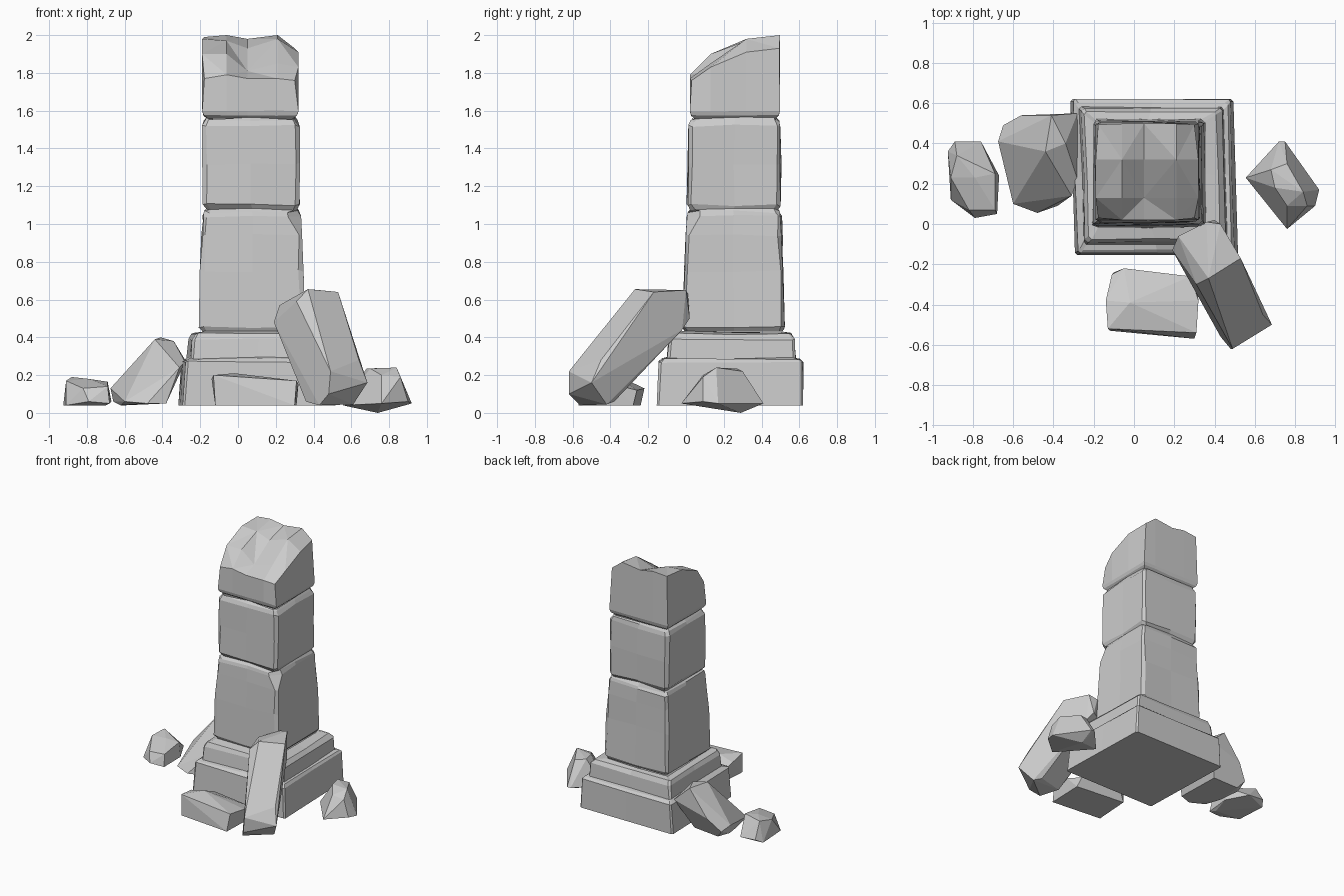
import bpy, bmesh, random
from mathutils import Vector

random.seed(4)


def finish(name, bm):
    bmesh.ops.recalc_face_normals(bm, faces=bm.faces)
    me = bpy.data.meshes.new(name)
    bm.to_mesh(me)
    bm.free()
    ob = bpy.data.objects.new(name, me)
    bpy.context.collection.objects.link(ob)
    return ob


def ring(bm, z, x0, x1, y0, y1, c, chip, jit):
    """Worn rectangle: two points per corner, one per side; chip = front right corner."""
    xm, ym = (x0 + x1) / 2, (y0 + y1) / 2
    k = max(c, chip)
    pts = [(x0 + c, y0), (xm, y0), (x1 - k, y0), (x1, y0 + k), (x1, ym), (x1, y1 - c),
           (x1 - c, y1), (xm, y1), (x0 + c, y1), (x0, y1 - c), (x0, ym), (x0, y0 + c)]
    r = random.uniform
    return [bm.verts.new((x + r(-jit, jit), y + r(-jit, jit), z + r(-jit, jit) * 1.3))
            for x, y in pts]


def loft(name, rows, c, jit, cap_bottom=False):
    bm = bmesh.new()
    rings = [ring(bm, *row[:5], c, row[5] if len(row) > 5 else 0, 0 if i == 0 else jit)
             for i, row in enumerate(rows)]
    for a, b in zip(rings, rings[1:]):
        for i in range(len(a)):
            j = (i + 1) % len(a)
            bm.faces.new((a[i], a[j], b[j], b[i]))
    if cap_bottom:
        bm.faces.new(rings[0])
    return finish(name, bm)


def rock(name, pts):
    bm = bmesh.new()
    for p in pts:
        bm.verts.new(p)
    res = bmesh.ops.convex_hull(bm, input=bm.verts)
    loose = [v for v in bm.verts if not v.link_faces]
    bmesh.ops.delete(bm, geom=loose, context='VERTS')
    bmesh.ops.dissolve_limit(bm, angle_limit=0.12, verts=bm.verts, edges=bm.edges)
    return finish(name, bm)


# stepped base: plinth, then a narrower step sloping into the shaft
base = loft("base", [
    (0.04, -0.305, 0.505, -0.155, 0.62),
    (0.27, -0.29, 0.49, -0.145, 0.62),
    (0.285, -0.275, 0.475, -0.13, 0.605),
    (0.29, -0.26, 0.455, -0.10, 0.58),
    (0.39, -0.25, 0.445, -0.09, 0.572),
    (0.42, -0.235, 0.42, -0.075, 0.555),
    (0.43, -0.19, 0.34, -0.01, 0.515)], 0.012, 0.004, True)
for v in base.data.vertices:            # plinth is slightly skewed in plan
    v.co.x -= 0.03 * (v.co.y - 0.24)

# two tapered shaft blocks separated by worn grooves
loft("shaft", [
    (0.43, -0.185, 0.335, -0.005, 0.51),
    (0.45, -0.202, 0.352, -0.02, 0.522),
    (0.75, -0.198, 0.342, -0.012, 0.515),
    (0.94, -0.190, 0.337, -0.004, 0.508),
    (1.04, -0.185, 0.330, 0.0, 0.504, 0.07),
    (1.065, -0.175, 0.32, 0.012, 0.495, 0.06),
    (1.08, -0.165, 0.31, 0.025, 0.485),
    (1.10, -0.182, 0.325, 0.006, 0.503),
    (1.32, -0.184, 0.325, 0.012, 0.500),
    (1.52, -0.186, 0.325, 0.018, 0.496),
    (1.545, -0.175, 0.31, 0.026, 0.488),
    (1.56, -0.165, 0.30, 0.035, 0.478)], 0.018, 0.006)

# broken crown: faceted sloping top with a notch, sides pulled down from its rim
xs = [-0.19, -0.06, 0.05, 0.21, 0.32]
ys = [0.02, 0.13, 0.32, 0.498]
heights = [[1.77, 1.79, 1.77, 1.77, 1.76],
           [1.90, 1.90, 1.81, 1.85, 1.83],
           [1.98, 1.97, 1.93, 1.98, 1.91],
           [1.99, 2.00, 1.98, 2.00, 1.93]]
bm = bmesh.new()
grid = [[bm.verts.new((x, y, z)) for x, z in zip(xs, row)] for y, row in zip(ys, heights)]
for j in range(3):
    for i in range(4):
        a, b, c, d = grid[j][i], grid[j][i + 1], grid[j + 1][i + 1], grid[j + 1][i]
        for tri in (((a, b, c), (a, c, d)) if (i + j) % 2 else ((a, b, d), (b, c, d))):
            bm.faces.new(tri)
for z, s in ((1.60, 1.0), (1.575, 0.97), (1.555, 0.90)):
    rim = [e for e in bm.edges if e.is_boundary]
    if z < 1.6:                          # only the lowest rim keeps extruding
        rim = [e for e in rim if max(v.co.z for v in e.verts) < 1.7]
    new = bmesh.ops.extrude_edge_only(bm, edges=rim)["geom"]
    for v in [g for g in new if isinstance(g, bmesh.types.BMVert)]:
        v.co = Vector((0.067 + (v.co.x - 0.067) * s, 0.258 + (v.co.y - 0.258) * s,
                       z + random.uniform(-0.004, 0.004)))
for v in (grid[0][0], grid[0][4], grid[3][0], grid[3][4]):   # worn rim corners
    v.co.x += 0.012 if v.co.x < 0 else -0.02
    v.co.y += 0.01 if v.co.y < 0.2 else -0.004
finish("broken_crown", bm)

# long block leaning on the front right corner
rock("leaning_block", [
    (0.22, -0.06, 0.57), (0.19, -0.13, 0.48), (0.36, 0.01, 0.63), (0.43, 0.0, 0.65),
    (0.31, -0.30, 0.59), (0.37, -0.27, 0.655), (0.53, -0.17, 0.64), (0.40, 0.02, 0.50),
    (0.44, -0.02, 0.44), (0.24, -0.05, 0.46), (0.49, -0.62, 0.22), (0.48, -0.62, 0.10),
    (0.685, -0.50, 0.16), (0.64, -0.45, 0.28), (0.43, -0.56, 0.04), (0.61, -0.42, 0.045),
    (0.36, -0.43, 0.06), (0.56, -0.38, 0.06)])

# flat block in front of the plinth
rock("front_block", [
    (-0.11, -0.25, 0.12), (-0.05, -0.22, 0.13), (0.28, -0.26, 0.12), (0.32, -0.38, 0.15),
    (0.31, -0.54, 0.17), (-0.13, -0.52, 0.20), (-0.14, -0.38, 0.18), (-0.02, -0.39, 0.21),
    (-0.12, -0.53, 0.04), (0.30, -0.57, 0.04), (0.31, -0.28, 0.04), (-0.10, -0.24, 0.04)])

# slab propped against the left side
rock("left_slab", [
    (-0.675, 0.41, 0.13), (-0.65, 0.49, 0.10), (-0.60, 0.10, 0.06), (-0.62, 0.25, 0.04),
    (-0.66, 0.40, 0.06), (-0.56, 0.54, 0.20), (-0.44, 0.36, 0.39), (-0.41, 0.54, 0.40),
    (-0.34, 0.40, 0.38), (-0.28, 0.55, 0.28), (-0.28, 0.22, 0.27), (-0.31, 0.14, 0.24),
    (-0.38, 0.09, 0.05), (-0.48, 0.055, 0.05), (-0.39, 0.45, 0.05), (-0.60, 0.46, 0.04)])

# loose rubble on each side
rock("far_left_rock", [
    (-0.925, 0.36, 0.04), (-0.89, 0.41, 0.07), (-0.76, 0.41, 0.06), (-0.67, 0.24, 0.06),
    (-0.68, 0.05, 0.05), (-0.79, 0.03, 0.06), (-0.91, 0.12, 0.04), (-0.91, 0.23, 0.17),
    (-0.88, 0.34, 0.19), (-0.79, 0.23, 0.18), (-0.69, 0.25, 0.165), (-0.69, 0.07, 0.14),
    (-0.82, 0.07, 0.13), (-0.70, 0.10, 0.04)])
rock("right_rock", [
    (0.555, 0.23, 0.04), (0.72, 0.41, 0.05), (0.75, 0.41, 0.05), (0.92, 0.17, 0.05),
    (0.90, 0.09, 0.06), (0.76, -0.025, 0.05), (0.60, 0.17, 0.04), (0.74, 0.29, 0.0),
    (0.68, 0.27, 0.235), (0.76, 0.30, 0.22), (0.84, 0.16, 0.24), (0.76, 0.09, 0.20),
    (0.70, 0.18, 0.235), (0.86, 0.09, 0.19)])
